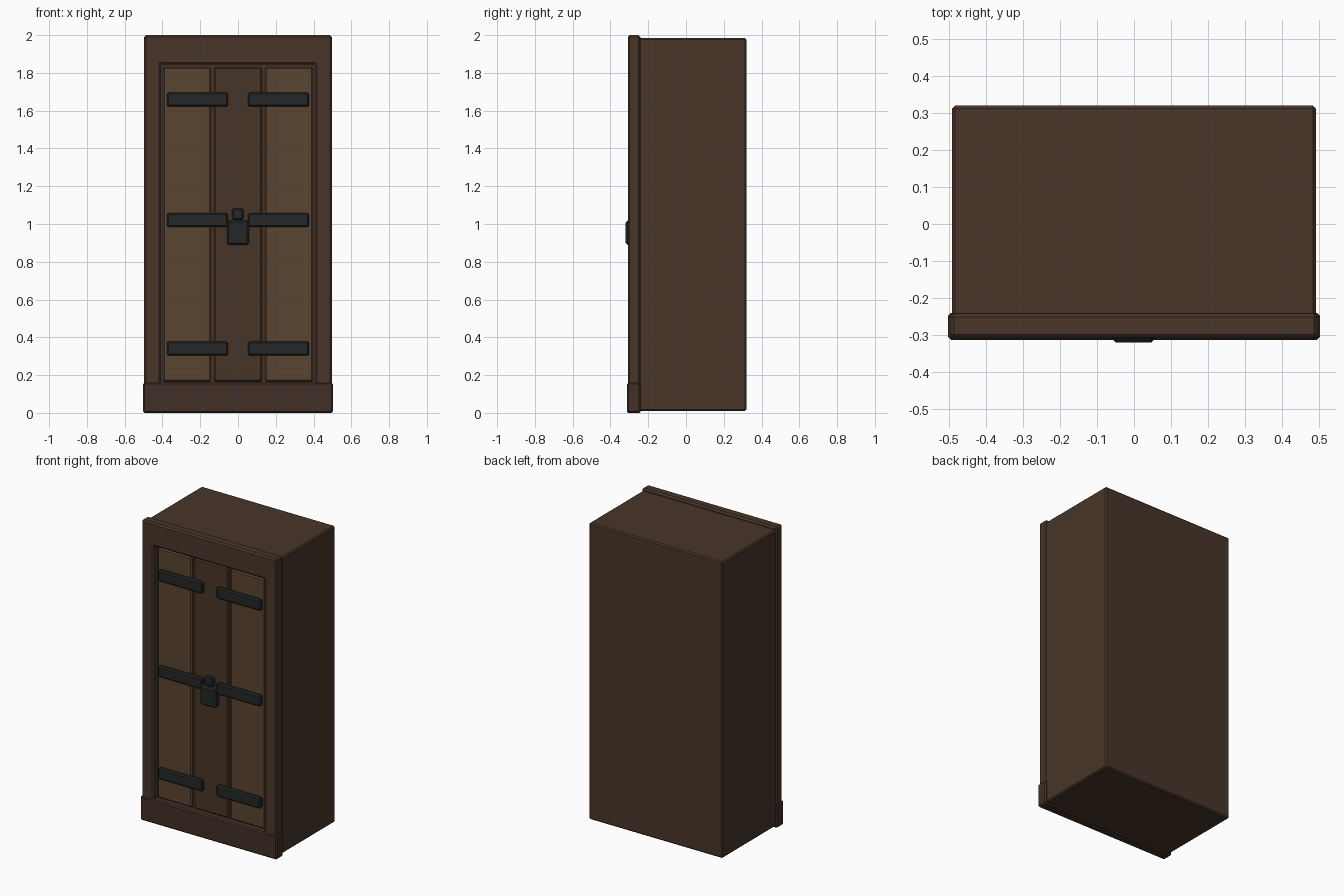
import bpy, bmesh

if "Cube" in bpy.data.objects:
    bpy.data.objects.remove(bpy.data.objects["Cube"])


def material(name, rgb):
    m = bpy.data.materials.new(name)
    m.diffuse_color = (*rgb, 1)
    m.use_nodes = True
    m.node_tree.nodes["Principled BSDF"].inputs["Base Color"].default_value = m.diffuse_color
    return m


FRAME = material("dark_wood", (0.065, 0.036, 0.022))
PLINTH = material("plinth_wood", (0.052, 0.029, 0.019))
PLANK = material("plank_wood", (0.10, 0.056, 0.029))
PLANK_DARK = material("middle_plank_wood", (0.064, 0.036, 0.021))
IRON = material("iron", (0.018, 0.020, 0.021))


def finish(bm, name, mat, bevel):
    bmesh.ops.recalc_face_normals(bm, faces=bm.faces)
    mesh = bpy.data.meshes.new(name)
    bm.to_mesh(mesh)
    bm.free()
    mesh.materials.append(mat)
    ob = bpy.data.objects.new(name, mesh)
    bpy.context.collection.objects.link(ob)
    mod = ob.modifiers.new("chamfer", 'BEVEL')
    mod.width = bevel
    mod.segments = 1
    mod.limit_method = 'ANGLE'
    return ob


def box(name, x, y, z, mat, bevel=0.006):
    """Chamfered box given by its (min, max) range on each axis."""
    bm = bmesh.new()
    bmesh.ops.create_cube(bm, size=1)
    for v in bm.verts:
        v.co = [r[0] if c < 0 else r[1] for c, r in zip(v.co, (x, y, z))]
    return finish(bm, name, mat, bevel)


# cabinet body
box("body", (-0.492, 0.492), (-0.25, 0.32), (0.01, 1.985), FRAME, 0.008)

# front frame: an upside-down U extruded in depth
outline = [(-0.497, 0.01), (-0.497, 2.0), (0.497, 2.0), (0.497, 0.01),
           (0.408, 0.01), (0.408, 1.845), (-0.408, 1.845), (-0.408, 0.01)]
bm = bmesh.new()
face = bm.faces.new([bm.verts.new((x, -0.308, z)) for x, z in outline])
ext = bmesh.ops.extrude_face_region(bm, geom=[face])
bmesh.ops.translate(bm, vec=(0, 0.066, 0),
                    verts=[g for g in ext["geom"] if isinstance(g, bmesh.types.BMVert)])
finish(bm, "front_frame", FRAME, 0.01)

# plinth board
box("plinth", (-0.503, 0.503), (-0.313, -0.24), (0.0, 0.16), PLINTH, 0.008)

# door backing and planks
box("door_backing", (-0.412, 0.412), (-0.265, -0.245), (0.15, 1.85), PLANK_DARK, 0.002)
for i, mat in enumerate((PLANK, PLANK_DARK, PLANK)):
    cx = (i - 1) * 0.27
    box(f"door_plank_{i + 1}", (cx - 0.126, cx + 0.126), (-0.283, -0.25),
        (0.165, 1.832), mat, 0.008)

# iron straps, mirrored pairs
for zc in (0.34, 1.02, 1.658):
    for side, label in ((-1, "left"), (1, "right")):
        x = sorted((side * 0.052, side * 0.377))
        box(f"strap_{label}", x, (-0.306, -0.27), (zc - 0.037, zc + 0.037), IRON, 0.008)

# lock plate and knob above it
box("lock_plate", (-0.059, 0.057), (-0.32, -0.27), (0.89, 1.018), IRON, 0.01)
box("lock_knob", (-0.032, 0.028), (-0.308, -0.27), (1.022, 1.082), IRON, 0.008)
